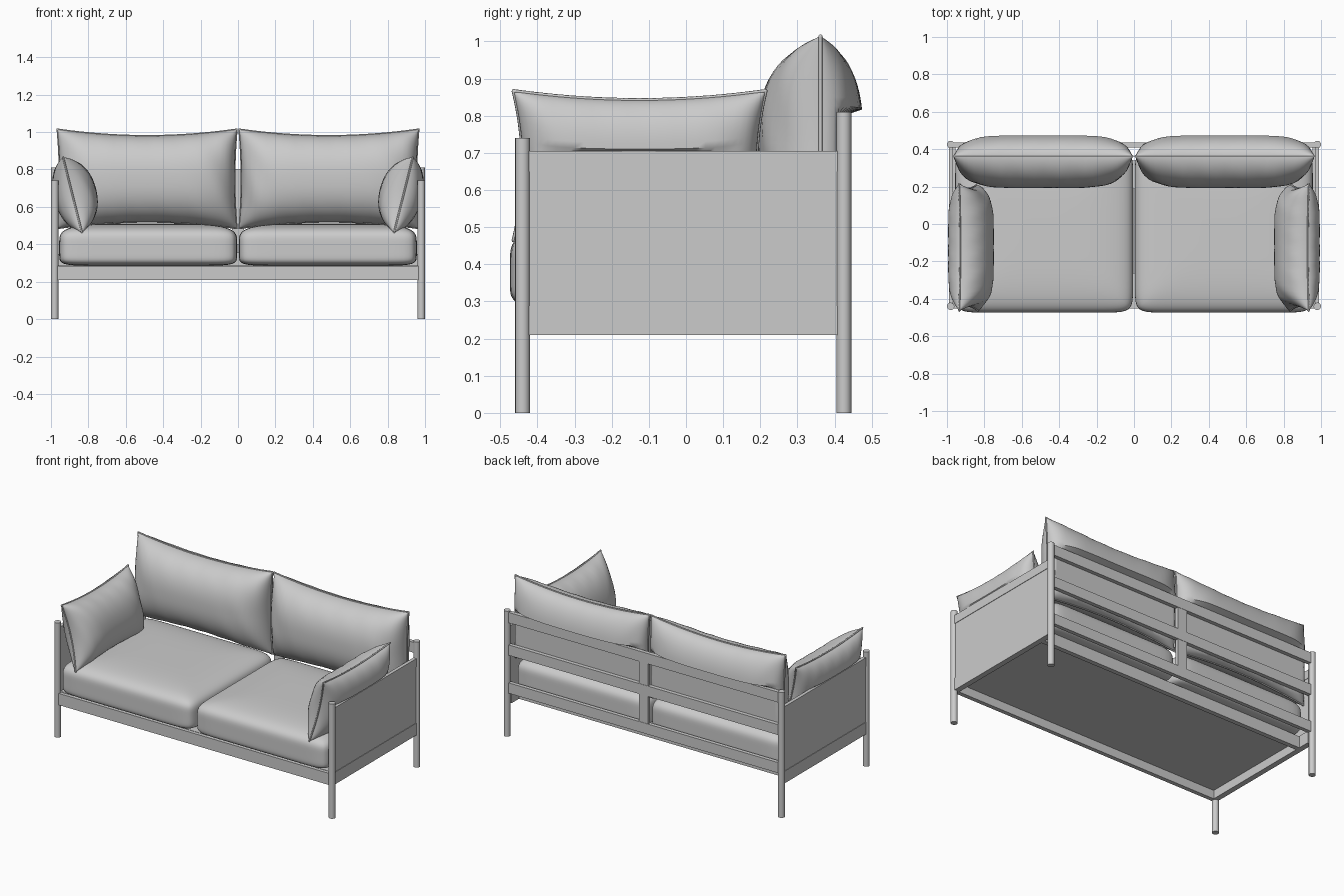
import bpy, bmesh, math
from mathutils import Vector

if "Cube" in bpy.data.objects:
    bpy.data.objects.remove(bpy.data.objects["Cube"], do_unlink=True)

GREY = (0.6, 0.6, 0.6, 1)
grey = bpy.data.materials.new("plain grey")
grey.use_nodes = True
grey.diffuse_color = GREY
grey.node_tree.nodes["Principled BSDF"].inputs["Base Color"].default_value = GREY


def finish(name, bm, smooth=None):
    bmesh.ops.recalc_face_normals(bm, faces=bm.faces)
    mesh = bpy.data.meshes.new(name)
    bm.to_mesh(mesh)
    bm.free()
    mesh.materials.append(grey)
    ob = bpy.data.objects.new(name, mesh)
    bpy.context.collection.objects.link(ob)
    if smooth:
        bpy.ops.object.select_all(action="DESELECT")
        ob.select_set(True)
        bpy.context.view_layer.objects.active = ob
        bpy.ops.object.shade_smooth_by_angle(angle=math.radians(smooth))
    return ob


def box(name, x, y, z):
    """Box from (low, high) ranges on each axis."""
    bm = bmesh.new()
    bmesh.ops.create_cube(bm, size=1)
    for v in bm.verts:
        v.co = [(r[0] + r[1]) / 2 + c * (r[1] - r[0]) for c, r in zip(v.co, (x, y, z))]
    return finish(name, bm)


def leg(name, x, y, height):
    bm = bmesh.new()
    bmesh.ops.create_cone(bm, cap_ends=True, segments=16, radius1=0.02, radius2=0.02, depth=height)
    bmesh.ops.translate(bm, verts=bm.verts, vec=(x, y, height / 2))
    return finish(name, bm, 40)


def pillow(name, centre, axes, half, pinch, depth, power, limit, n=32):
    """Two bulging sheets sewn along a pinched outline, with a piped seam."""
    across, up, out = axes
    bm = bmesh.new()

    def place(u, v, w):
        p = centre + across * u * (half[0] - pinch[0] * (1 - v * v))
        p = p + up * v * (half[1] - pinch[1] * (1 - u * u)) + out * w
        return limit(p)

    steps = [math.sin(math.pi / 2 * (2 * i / n - 1)) for i in range(n + 1)]
    for side, bulge in ((1, depth[0]), (-1, depth[1])):
        rows = []
        for v in steps:
            row = []
            for u in steps:
                fullness = math.sqrt(max(0, (1 - abs(u) ** power[0]) * (1 - abs(v) ** power[1])))
                crease = 1 + 0.05 * math.sin(19 * u + 5 * v) * max(abs(u), abs(v)) ** 4
                row.append(bm.verts.new(place(u, v, side * bulge * fullness * crease)))
            rows.append(row)
        for a, b in zip(rows, rows[1:]):
            for i in range(n):
                bm.faces.new((a[i], a[i + 1], b[i + 1], b[i]))
    bmesh.ops.remove_doubles(bm, verts=bm.verts, dist=0.0001)
    finish(name, bm, 50)

    # piping along the seam
    edge = [(u, -1) for u in steps[:-1]] + [(1, v) for v in steps[:-1]]
    edge += [(-u, -w) for u, w in edge]
    curve = bpy.data.curves.new(name + "_piping", "CURVE")
    curve.dimensions = "3D"
    curve.bevel_depth = 0.005
    curve.bevel_resolution = 1
    line = curve.splines.new("POLY")
    line.points.add(len(edge) - 1)
    for point, (u, v) in zip(line.points, edge):
        point.co = (*place(u, v, 0), 1)
    line.use_cyclic_u = True
    curve.materials.append(grey)
    bpy.context.collection.objects.link(bpy.data.objects.new(name + "_piping", curve))


def seat_cushion(name, cx):
    """Soft box: crowned top, full front, nearly flat underside."""
    bm = bmesh.new()
    bmesh.ops.create_cube(bm, size=2)
    bmesh.ops.subdivide_edges(bm, edges=bm.edges, cuts=23, use_grid_fill=True)
    for v in bm.verts:
        x, y, z = (math.sin(math.pi / 2 * c) for c in v.co)
        k = 4 if z > 0 else 9
        plan = (abs(x) ** 14 + abs(y) ** 14) ** (1 / 14)
        size = (plan ** k + abs(z) ** k) ** (1 / k)
        v.co = (cx + 0.476 * x / size, -0.037 + 0.437 * y / size, 0.398 + 0.113 * z / size)
    finish(name, bm, 60)


def behind_rails(p):
    return Vector((p.x, min(p.y, 0.408), p.z)) if p.z < 0.815 else p


def inside_panel(p):
    if p.z < 0.71:
        p.x = max(-0.968, min(0.968, p.x))
    return p


X, Y, Z = Vector((1, 0, 0)), Vector((0, 1, 0)), Vector((0, 0, 1))
lean = math.radians(14)

for s, side in ((1, "left"), (-1, "right")):
    # posts
    leg(f"front_leg_{side}", s * 0.98, -0.44, 0.74)
    leg(f"back_leg_{side}", s * 0.98, 0.425, 0.81)
    # side panel framed by two rails
    span = (-0.43, 0.415)
    box(f"arm_top_rail_{side}", sorted((s * 0.968, s * 0.99)), span, (0.65, 0.705))
    box(f"arm_bottom_rail_{side}", sorted((s * 0.955, s * 0.99)), span, (0.21, 0.288))
    box(f"arm_panel_{side}", sorted((s * 0.97, s * 0.987)), span, (0.288, 0.65))
    # cushions
    seat_cushion(f"seat_cushion_{side}", s * 0.48)
    pillow(f"back_cushion_{side}", Vector((s * 0.486, 0.362, 0.75)), (X, Z, -Y),
           (0.48, 0.265), (0.012, 0.035), (0.17, 0.115), (5, 2.4), behind_rails)
    pillow(f"arm_pillow_{side}", Vector((s * 0.885, -0.125, 0.665)),
           (Y, Vector((s * math.sin(lean), 0, math.cos(lean))),
            Vector((-s * math.cos(lean), 0, math.sin(lean)))),
           (0.34, 0.208), (0.025, 0.025), (0.13, 0.1), (5, 2.2), inside_panel)

# seat frame
box("front_rail", (-0.97, 0.97), (-0.452, -0.425), (0.21, 0.285))
box("seat_back_rail", (-0.96, 0.96), (0.31, 0.34), (0.21, 0.285))
box("seat_base", (-0.96, 0.96), (-0.43, 0.33), (0.265, 0.287))

# open back
for name, low in (("lower", 0.28), ("middle", 0.525), ("top", 0.735)):
    box(f"back_{name}_rail", (-0.975, 0.975), (0.41, 0.435), (low, low + 0.067))
box("back_centre_post", (-0.033, 0.033), (0.412, 0.433), (0.28, 0.80))
